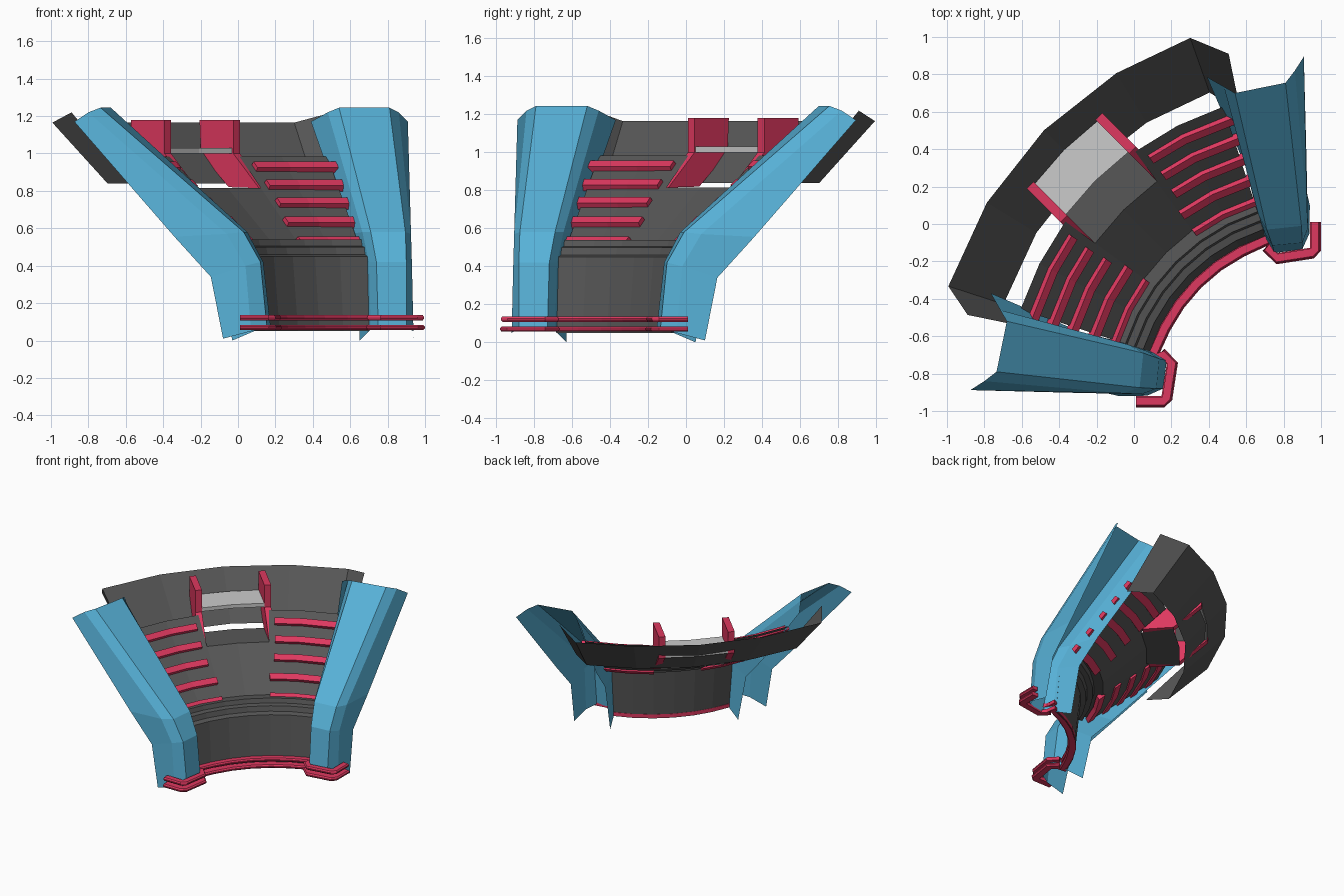
import bpy, bmesh, math

if "Cube" in bpy.data.objects:
    bpy.data.objects.remove(bpy.data.objects["Cube"])

CX, CY = 1.0, -0.98          # axis the quarter segment is turned around


def material(name, col):
    m = bpy.data.materials.new(name)
    m.diffuse_color = (*col, 1)
    m.use_nodes = True
    m.node_tree.nodes["Principled BSDF"].inputs["Base Color"].default_value = m.diffuse_color
    return m


RED = material("crimson", (0.73, 0.04, 0.115))
BLUE = material("sky blue", (0.095, 0.44, 0.68))
DARK = material("charcoal", (0.095, 0.095, 0.095))
LIGHT = material("light grey", (0.6, 0.6, 0.6))


def polar(r, deg, z):
    a = math.radians(deg)
    return (CX + r * math.cos(a), CY + r * math.sin(a), z)


def local(u, v, z):
    # u runs outward along the diagonal, v across it
    s = math.sqrt(0.5)
    return (CX + (v - u) * s, CY + (u + v) * s, z)


def mirror(p):
    return (0.02 - p[1], 0.02 - p[0], p[2])


def skin(name, rows, mat, closed=False):
    """Join rows of points into a surface; closed rows become a capped bar."""
    n = len(rows[0])
    verts = [p for row in rows for p in row]
    faces = []
    for i in range(len(rows) - 1):
        for j in range(n if closed else n - 1):
            k = (j + 1) % n
            faces.append((i * n + j, i * n + k, (i + 1) * n + k, (i + 1) * n + j))
    if closed:
        faces.append(tuple(range(n)))
        faces.append(tuple(range(len(verts) - n, len(verts))))
    me = bpy.data.meshes.new(name)
    me.from_pydata(verts, [], faces)
    bm = bmesh.new()
    bm.from_mesh(me)
    bmesh.ops.recalc_face_normals(bm, faces=bm.faces)
    # open sheets look toward the axis
    if not closed:
        f = sum((q.normal.x * (CX - q.calc_center_median().x)
                 + q.normal.y * (CY - q.calc_center_median().y)
                 + q.normal.z * 0.2) * q.calc_area() for q in bm.faces)
        if f < 0:
            bmesh.ops.reverse_faces(bm, faces=bm.faces)
    bm.to_mesh(me)
    bm.free()
    me.materials.append(mat)
    ob = bpy.data.objects.new(name, me)
    bpy.context.collection.objects.link(ob)
    return ob


def turn(name, profile, angles, mat, closed=False):
    return skin(name, [[polar(r, a, z) for r, z in profile] for a in angles], mat, closed)


# funnel wall with stepped ledge, upper part left open in the middle
turn("funnel_wall",
     [(0.96, 0.05), (1.0, 0.45), (1.04, 0.46), (1.05, 0.50), (1.09, 0.505),
      (1.10, 0.54), (1.17, 0.535), (1.493, 0.815)],
     range(108, 163, 9), DARK)
for side, a in (("right", 108), ("left", 144)):
    turn("funnel_upper_" + side, [(1.493, 0.815), (1.69, 0.985)], (a, a + 9, a + 18), DARK)
turn("chute_floor", [(1.493, 0.815), (1.74, 0.815)], (126, 135, 144), DARK)

# outer rim with its two turned-in ends
rim = [[polar(2.095, a, 1.165), polar(1.785, a, 0.84)]
       for a in (109.5, 121.5, 135, 148.5, 162)]
end = [(-0.89, -0.486, 1.22), (-0.58, -0.55, 0.84)]
skin("outer_rim", [[mirror(p) for p in end]] + rim + [end], DARK)

# shelf between the fins
turn("shelf", [(1.71, 1.0), (1.71, 1.03), (1.945, 1.03), (1.945, 1.0)],
     (126.8, 135, 143.2), LIGHT, True)

# fins beside the shelf
fin = [(1.49, 0.815), (1.685, 1.0), (1.685, 1.18), (1.94, 1.18), (1.93, 1.0), (1.72, 0.82)]
for side, s in (("right", 1), ("left", -1)):
    skin("fin_" + side, [[local(u, s * v, z) for u, z in fin] for v in (0.235, 0.285)],
         RED, True)

# ribs lying on the funnel slope
T, N = (0.757, 0.653), (-0.653, 0.757)
for i, (r, a1) in enumerate(((1.155, 126), (1.276, 126), (1.394, 124.6),
                             (1.505, 124.3), (1.616, 124.5))):
    z = 0.535 + (r - 1.17) * 0.865
    sec = [(r + t * T[0] + n * N[0], z + t * T[1] + n * N[1])
           for t, n in ((-0.03, -0.012), (0.03, -0.012), (0.024, 0.026), (-0.024, 0.026))]
    turn(f"rib_right_{i}", sec, (106.5, 117, a1), RED, True)
    turn(f"rib_left_{i}", sec, (163.5, 153, 270 - a1), RED, True)

# folded blue columns, open at the back
column = [
    [(0.65, 0.05, 0.0), (0.71, -0.09, 0.06), (0.75, -0.155, 0.07),
     (0.90, -0.135, 0.07), (0.938, -0.05, 0.05), (0.94, 0.10, 0.01)],
    [(0.64, 0.13, 0.38), (0.70, -0.05, 0.42), (0.74, -0.115, 0.42),
     (0.90, -0.10, 0.42), (0.93, -0.02, 0.40), (0.925, 0.165, 0.34)],
    [(0.60, 0.30, 0.57), (0.665, 0.05, 0.58), (0.71, -0.03, 0.58),
     (0.895, -0.01, 0.58), (0.925, 0.08, 0.57), (0.922, 0.36, 0.555)],
    [(0.39, 0.786, 1.17), (0.48, 0.735, 1.22), (0.54, 0.70, 1.245),
     (0.81, 0.755, 1.245), (0.86, 0.82, 1.22), (0.908, 0.895, 1.17)]]
skin("column_right", column, BLUE)
skin("column_left", [[mirror(p) for p in row] for row in column], BLUE)

# twin rails running round the foot of the wall and columns
hook = [(0.97, 0.01, 0), (0.97, -0.14, 0), (0.955, -0.155, 0), (0.765, -0.185, 0),
        (0.715, -0.135, 0), (0.735, -0.075, 0)]
path = hook + [polar(0.935, a, 0) for a in range(117, 154, 9)] + [mirror(p) for p in hook[::-1]]


def rail(name, z, w):
    rows = []
    for i, p in enumerate(path):
        a, b = path[max(i - 1, 0)], path[min(i + 1, len(path) - 1)]
        dx, dy = b[0] - a[0], b[1] - a[1]
        L = math.hypot(dx, dy)
        nx, ny = -dy / L, dx / L
        rows.append([(p[0] + nx * o, p[1] + ny * o, z + h) for o, h in
                     ((-w, -0.014), (w * 0.7, -0.014), (w, -0.004),
                      (w, 0.004), (w * 0.7, 0.014), (-w, 0.014))])
    skin(name, rows, RED, True)


rail("lower_rail", 0.07, 0.03)
rail("upper_rail", 0.122, 0.025)
